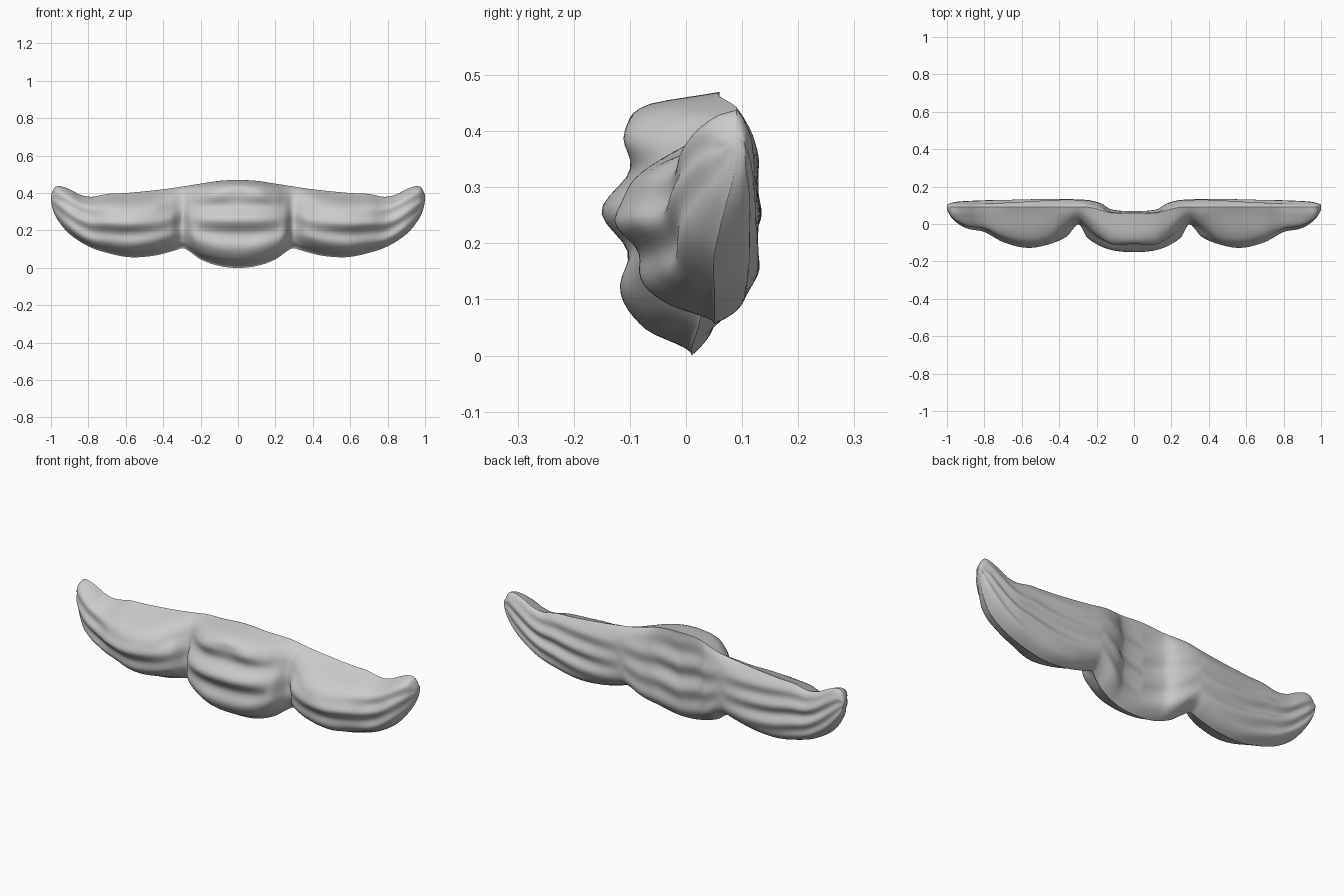
import bpy, bmesh, math

if "Cube" in bpy.data.objects:
    bpy.data.objects.remove(bpy.data.objects["Cube"])


def curve(keys, vals, x):
    """Smooth Hermite interpolation through a few key values."""
    n = len(keys)
    x = min(max(x, keys[0]), keys[-1])
    i = 0
    while i < n - 2 and x > keys[i + 1]:
        i += 1

    def slope(k):
        a, b = max(k - 1, 0), min(k + 1, n - 1)
        return (vals[b] - vals[a]) / (keys[b] - keys[a])
    h = keys[i + 1] - keys[i]
    s = (x - keys[i]) / h
    m0 = 0 if i == 0 and keys[0] == 0 else slope(i)
    return ((2*s**3 - 3*s*s + 1) * vals[i] + (s**3 - 2*s*s + s) * h * m0
            + (3*s*s - 2*s**3) * vals[i+1] + (s**3 - s*s) * h * slope(i + 1))


# Outline seen from the front (right half, mirrored)
TOP_X = [0, .1, .2, .4, .6, .7, .78, .84, .9, .95, .98, 1]
TOP_Z = [.47, .465, .45, .42, .4, .395, .38, .39, .42, .437, .43, .39]
BOT_X = [0, .1, .2, .26, .295, .34, .45, .58, .7, .8, .9, .96, .99, 1]
BOT_Z = [0, .01, .045, .088, .105, .092, .065, .057, .08, .115, .18, .25, .31, .36]

# Front depth sections from hem (t=0) to top edge (t=1)
T = [0, .1, .25, .4, .55, .7, .85, .95, 1]
SX = [0, .12, .2, .25, .295, .36, .45, .57, .7, .8, .9, .97, 1]
FRONT = [
    [.01, -.075, -.11, -.115, -.14, -.11, -.10, -.07, .06],
    [.01, -.07, -.11, -.11, -.13, -.10, -.10, -.05, .06],
    [.02, -.05, -.09, -.095, -.10, -.07, -.05, .0, .08],
    [.03, -.03, -.07, -.075, -.06, -.03, .0, .04, .09],
    [.05, .02, .0, .0, .0, .01, .03, .06, .09],
    [.05, .0, -.05, -.06, -.06, -.03, .01, .05, .09],
    [.05, -.02, -.075, -.09, -.10, -.09, -.02, .05, .09],
    [.05, -.03, -.08, -.095, -.12, -.11, -.03, .05, .09],
    [.05, -.01, -.05, -.07, -.09, -.08, -.02, .05, .09],
    [.05, .0, -.02, -.03, -.035, -.03, .0, .05, .09],
    [.05, .01, -.01, -.015, -.015, -.01, .01, .05, .09],
    [.07, .05, .04, .03, .03, .03, .04, .06, .09],
    [.09, .085, .08, .075, .075, .075, .08, .085, .09],
]
COLS = list(zip(*FRONT))

# Back depth: recessed middle, fuller side swags
BACK_X = [0, .12, .18, .25, .35, .6, .85, .95, 1]
BACK_Y = [.06, .07, .105, .125, .13, .122, .118, .115, .105]


def fold_strength(x):
    """Folds fade at the pleats between swags and at the tips."""
    if x < .295:
        return math.cos(x / .295 * math.pi / 2) ** .7
    return max(0, math.sin((x - .295) / .705 * math.pi)) ** .7


def front_y(x, t):
    y = curve(T, [curve(SX, c, x) for c in COLS], t)
    window = math.sin(math.pi * t) ** .7
    return y + .011 * fold_strength(x) * window * math.sin(t * 19 + .6 + x * 1.5)


def back_y(x, t):
    edge = COLS_EDGE(x, t)
    blend = 1 - abs(2 * t - 1) ** 5
    ripple = .010 * math.sin(t * 22 - x * 9) * fold_strength(x) * math.sin(math.pi * t)
    return edge + (curve(BACK_X, BACK_Y, x) - edge) * blend + ripple


def COLS_EDGE(x, t):
    return curve(SX, COLS[0], x) * (1 - t) + curve(SX, COLS[-1], x) * t


# Swagged valance: closed loops lofted along x
NX, NT = 110, 44
bm = bmesh.new()
rings = []
for i in range(-NX, NX + 1):
    a = abs(i) / NX
    x = math.sin(a * math.pi / 2) * .25 + a * .75   # finer spacing at the tips
    top, bot = curve(TOP_X, TOP_Z, x), curve(BOT_X, BOT_Z, x)
    ts = [.5 - .5 * math.cos(math.pi * k / NT) for k in range(NT + 1)]
    loop = [(t, front_y(x, t)) for t in ts]
    loop += [(t, back_y(x, t)) for t in reversed(ts[1:-1])]
    sx = math.copysign(x, i)
    rings.append([bm.verts.new((sx, y, bot + (top - bot) * t)) for t, y in loop])
n = len(rings[0])
for r0, r1 in zip(rings, rings[1:]):
    for k in range(n):
        bm.faces.new((r0[k], r1[k], r1[(k + 1) % n], r0[(k + 1) % n]))
bm.faces.new(rings[0])
bm.faces.new(list(reversed(rings[-1])))
bmesh.ops.recalc_face_normals(bm, faces=bm.faces)
mesh = bpy.data.meshes.new("swag_valance")
bm.to_mesh(mesh)
bm.free()
valance = bpy.data.objects.new("swag_valance", mesh)
bpy.context.collection.objects.link(valance)
for p in mesh.polygons:
    p.use_smooth = True
